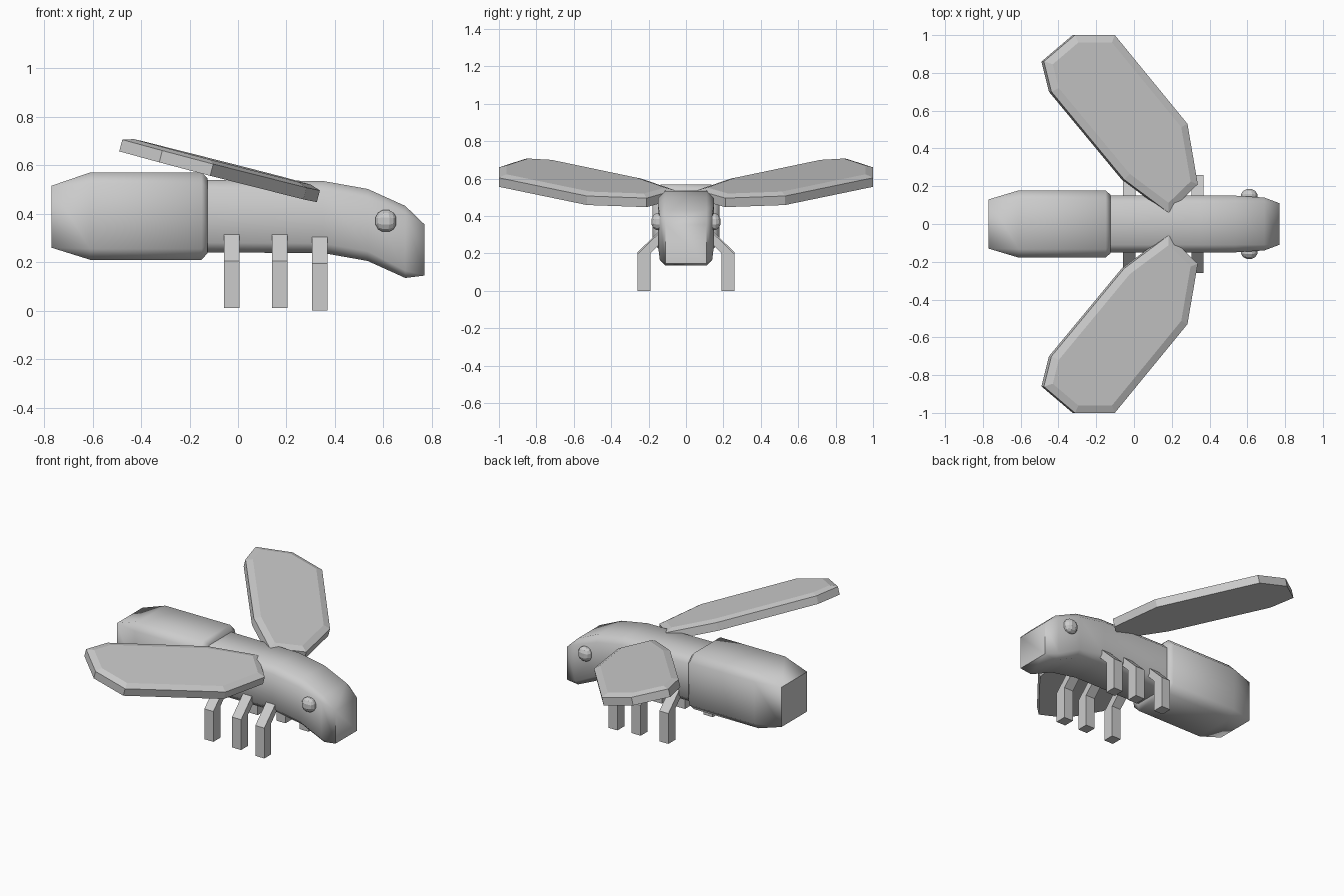
import bpy, bmesh, math
from mathutils import Vector

if "Cube" in bpy.data.objects:
    bpy.data.objects.remove(bpy.data.objects["Cube"])


def finish(bm, name, smooth=None):
    bmesh.ops.recalc_face_normals(bm, faces=bm.faces)
    me = bpy.data.meshes.new(name)
    bm.to_mesh(me)
    bm.free()
    ob = bpy.data.objects.new(name, me)
    bpy.context.collection.objects.link(ob)
    if smooth:
        bpy.ops.object.select_all(action='DESELECT')
        ob.select_set(True)
        bpy.context.view_layer.objects.active = ob
        bpy.ops.object.shade_smooth_by_angle(angle=math.radians(smooth))
    return ob


def mirror(ob):
    m = ob.modifiers.new("mirror", 'MIRROR')
    m.use_axis = (False, True, False)
    m.use_mirror_merge = False


def loft(name, sections):
    """Chamfered box sections: x, bottom, top, half width, chamfer."""
    bm = bmesh.new()
    rings = []
    for x, b, t, w, c in sections:
        pts = [(w, b + c), (w, t - c), (w - c, t), (c - w, t),
               (-w, t - c), (-w, b + c), (c - w, b), (w - c, b)]
        rings.append([bm.verts.new((x, y, z)) for y, z in pts])
    for r, s in zip(rings, rings[1:]):
        for i in range(8):
            j = (i + 1) % 8
            bm.faces.new((r[i], r[j], s[j], s[i]))
    bm.faces.new(rings[0])
    bm.faces.new(rings[-1])
    bmesh.ops.remove_doubles(bm, verts=bm.verts, dist=0.0005)
    return finish(bm, name, 50)


def prism(bm, pts, offset):
    a = [bm.verts.new(p) for p in pts]
    b = [bm.verts.new(Vector(p) + offset) for p in pts]
    n = len(pts)
    for i in range(n):
        j = (i + 1) % n
        bm.faces.new((a[i], a[j], b[j], b[i]))
    bm.faces.new(a[::-1])
    return bm.faces.new(b)


# Body: rear abdomen, then thorax flowing into the drooping head
loft("abdomen", [(-0.77, 0.26, 0.515, 0.13, 0), (-0.61, 0.21, 0.57, 0.178, 0.045),
                 (-0.15, 0.21, 0.57, 0.178, 0.045), (-0.125, 0.238, 0.545, 0.155, 0.04)])
loft("thorax_and_head", [(-0.18, 0.24, 0.54, 0.15, 0.04), (0.35, 0.238, 0.535, 0.15, 0.04),
                         (0.535, 0.205, 0.502, 0.15, 0.04), (0.69, 0.135, 0.432, 0.14, 0.03),
                         (0.77, 0.145, 0.355, 0.11, 0)])

# Wings: tilted slab with an inset raised top
outline = [(0.17, 0.06), (0.325, 0.21), (0.27, 0.53), (-0.115, 1.0),
           (-0.325, 1.0), (-0.49, 0.86), (-0.45, 0.70), (-0.065, 0.235)]
bm = bmesh.new()
pts = [(x, y, 0.445 - 0.265 * (x - 0.335) - 0.01 * (y - 0.21)) for x, y in outline]
top = prism(bm, pts, Vector((0.265, 0.01, 1)).normalized() * 0.05)
bmesh.ops.recalc_face_normals(bm, faces=bm.faces)
bmesh.ops.inset_region(bm, faces=[top], thickness=0.04, depth=0.014, use_even_offset=True)
mirror(finish(bm, "wings"))

# Three pairs of bent legs
bent = [(0.19, 0), (0.26, 0), (0.26, 0.195), (0.11, 0.343), (0.11, 0.28), (0.19, 0.2)]
for name, x, lift in (("rear", -0.057, 0.01), ("middle", 0.14, 0.01), ("front", 0.305, 0)):
    bm = bmesh.new()
    prism(bm, [(x, y, z + lift) for y, z in bent], Vector((0.064, 0, 0)))
    mirror(finish(bm, name + "_legs"))

# Eyes: small faceted balls
bm = bmesh.new()
bmesh.ops.create_cube(bm, size=2)
bmesh.ops.subdivide_edges(bm, edges=bm.edges, cuts=2, use_grid_fill=True)
for v in bm.verts:
    d = v.co.normalized()
    v.co = Vector((0.61 + 0.047 * d.x, 0.147 + 0.041 * d.y, 0.37 + 0.049 * d.z))
mirror(finish(bm, "eyes"))
